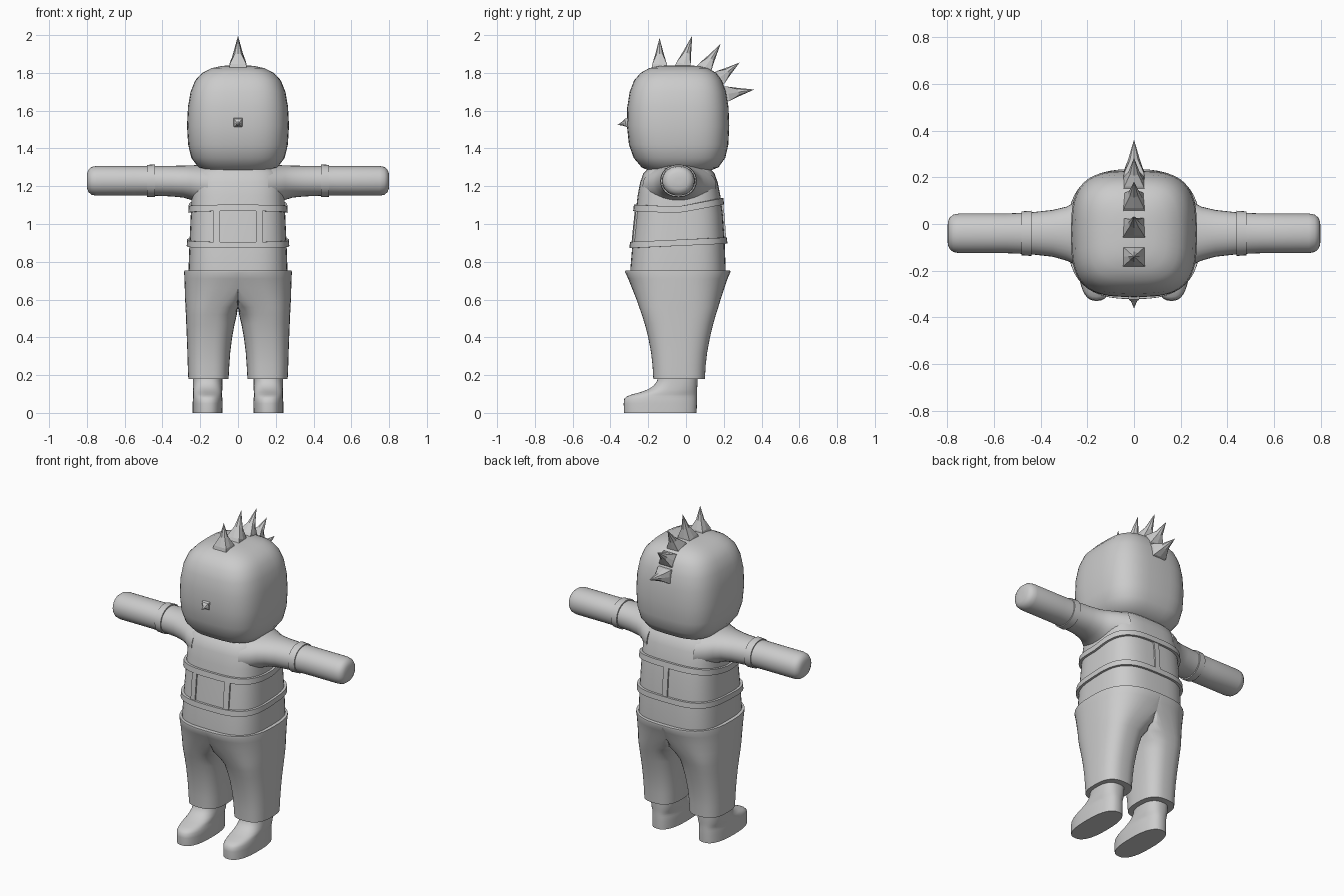
import bpy, bmesh, math
from mathutils import Vector

if "Cube" in bpy.data.objects:
    bpy.data.objects.remove(bpy.data.objects["Cube"])

grey = bpy.data.materials.new("grey")
grey.diffuse_color = (0.6, 0.6, 0.6, 1)
grey.use_nodes = True
grey.node_tree.nodes["Principled BSDF"].inputs["Base Color"].default_value = grey.diffuse_color


def make(name, verts, faces, angle=40):
    bm = bmesh.new()
    vs = [bm.verts.new(v) for v in verts]
    for f in faces:
        bm.faces.new([vs[i] for i in f])
    bmesh.ops.remove_doubles(bm, verts=bm.verts, dist=1e-5)
    bmesh.ops.recalc_face_normals(bm, faces=bm.faces)
    me = bpy.data.meshes.new(name)
    bm.to_mesh(me)
    bm.free()
    ob = bpy.data.objects.new(name, me)
    bpy.context.collection.objects.link(ob)
    me.materials.append(grey)
    if angle:
        bpy.ops.object.select_all(action='DESELECT')
        ob.select_set(True)
        bpy.context.view_layer.objects.active = ob
        bpy.ops.object.shade_smooth_by_angle(angle=math.radians(angle))
    return ob


def tube_faces(rings, n, closed=False):
    """Quads between successive rings, with end caps or a closed loop."""
    faces = []
    for r in range(rings if closed else rings - 1):
        a, b = r * n, ((r + 1) % rings) * n
        faces += [(a + i, a + (i + 1) % n, b + (i + 1) % n, b + i) for i in range(n)]
    if not closed:
        faces += [tuple(range(n)), tuple(range((rings - 1) * n, rings * n))]
    return faces


def oval(a0, a1, b0, b1, p, n):
    """Rounded-square outline between the given limits."""
    pts = []
    for i in range(n):
        c, s = math.cos(2 * math.pi * i / n), math.sin(2 * math.pi * i / n)
        u = math.copysign(abs(c) ** (2 / p), c)
        v = math.copysign(abs(s) ** (2 / p), s)
        pts.append(((a0 + a1) / 2 + u * (a1 - a0) / 2, (b0 + b1) / 2 + v * (b1 - b0) / 2))
    return pts


def loft(name, rings, p, to_xyz, n=48, angle=40):
    """Each ring is (position, a0, a1, b0, b1)."""
    verts = [to_xyz(a, b, r[0]) for r in rings for a, b in oval(*r[1:], p, n)]
    return make(name, verts, tube_faces(len(rings), n), angle)


def lerp_table(table, z):
    for lo, hi in zip(table, table[1:]):
        if z <= hi[0]:
            k = (z - lo[0]) / (hi[0] - lo[0])
            return [l + (h - l) * k for l, h in zip(lo, hi)]
    return table[-1]


# Head: rounded block, (z, front, back, half width)
head = [(1.268, -.12, .05, .09), (1.275, -.18, .11, .155), (1.30, -.235, .172, .21),
        (1.35, -.277, .208, .247), (1.42, -.302, .224, .264), (1.52, -.313, .229, .27),
        (1.62, -.311, .225, .265), (1.70, -.298, .212, .251), (1.76, -.275, .19, .227),
        (1.80, -.24, .16, .19), (1.825, -.195, .115, .14), (1.837, -.14, .06, .085),
        (1.84, -.08, 0, .03)]
loft("head", [(z, -w, w, f, b) for z, f, b, w in head], 3.2, lambda a, b, z: (a, b, z))

# Torso
TP = 3.2
torso = [(.70, -.295, .208, .262), (.76, -.295, .21, .262), (.90, -.283, .205, .257),
         (1.05, -.268, .195, .25), (1.15, -.256, .182, .245), (1.22, -.243, .168, .24),
         (1.27, -.225, .15, .225), (1.31, -.18, .11, .18)]
loft("torso", [(z, -w, w, f, b) for z, f, b, w in torso], TP, lambda a, b, z: (a, b, z))


# Belts around the torso, rising towards the back
def belt(name, z_of_y, height, thick):
    n, corners = 64, ((0, -.01), (0, thick), (height, thick), (height, -.01))
    verts = []
    for dz, off in corners:
        for i in range(n):
            _, f, b, w = lerp_table(torso, 1.0)
            z = z_of_y(oval(-w, w, f, b, TP, n)[i][1]) + dz
            _, f, b, w = lerp_table(torso, z)
            x, y = oval(-w - off, w + off, f - off, b + off, TP, n)[i]
            verts.append((x, y, z))
    make(name, verts, tube_faces(4, n, True), 30)


def upper_z(y):
    return 1.06 + .042 * max(0, (y + .03) / .22) + .008 * max(0, (-y - .1) / .17)


def lower_z(y):
    return .886 + .05 * y


belt("upper_belt", upper_z, .034, .014)
belt("lower_belt", lower_z, .033, .014)


# Vertical straps joining the belts: two in front, one behind
def strap(name, xc, back):
    verts = []
    y_ref = .2 if back else -.27
    z0, z1 = lower_z(y_ref) + .015, upper_z(y_ref) + .015
    for k in range(5):
        z = z0 + (z1 - z0) * k / 4
        _, f, b, w = lerp_table(torso, z)
        for x, off in ((xc - .017, -.01), (xc - .017, .009), (xc + .017, .009), (xc + .017, -.01)):
            y = (b - f) / 2 * (1 - abs(x / w) ** TP) ** (1 / TP) + off
            verts.append((x, (f + b) / 2 + (y if back else -y), z))
    make(name, verts, tube_faces(5, 4), 30)


strap("front_strap_left", -.113, False)
strap("front_strap_right", .113, False)
strap("back_strap", 0, True)

# Arms (x, front, back, bottom, top), trouser legs and boots (z, inner, outer, front, back)
arm = [(.16, -.23, .16, 1.09, 1.315), (.215, -.20, .125, 1.11, 1.312), (.25, -.175, .095, 1.128, 1.31),
       (.29, -.157, .074, 1.14, 1.309), (.35, -.14, .06, 1.146, 1.308), (.45, -.129, .049, 1.15, 1.307),
       (.55, -.125, .045, 1.15, 1.307), (.75, -.125, .045, 1.15, 1.307), (.775, -.12, .04, 1.155, 1.302),
       (.79, -.108, .028, 1.167, 1.29), (.798, -.09, .01, 1.185, 1.272), (.80, -.06, -.02, 1.215, 1.242)]
leg = [(.18, .05, .263, -.173, .10), (.25, .046, .266, -.177, .104), (.32, .041, .268, -.185, .112),
       (.40, .031, .271, -.20, .127), (.47, .018, .274, -.218, .144), (.52, .006, .276, -.234, .158),
       (.56, -.03, .278, -.248, .171), (.60, -.09, .28, -.262, .183), (.66, -.18, .282, -.286, .203),
       (.71, -.25, .284, -.306, .22), (.745, -.285, .285, -.322, .235), (.755, -.284, .284, -.321, .234)]
boot = [(0, .082, .24, -.328, .056), (.05, .081, .24, -.33, .058), (.075, .082, .239, -.327, .058),
        (.088, .085, .237, -.312, .058), (.098, .085, .237, -.285, .058), (.11, .084, .238, -.24, .058),
        (.125, .083, .238, -.20, .059), (.145, .083, .238, -.17, .06), (.17, .083, .238, -.153, .061),
        (.22, .083, .238, -.145, .062)]
for side, s in (("left", -1), ("right", 1)):
    loft("arm_" + side, arm, 2.1, lambda a, b, x: (s * x, a, b), 32, 50)
    loft("armband_" + side, [(.44, -.137, .057, 1.142, 1.315), (.482, -.134, .054, 1.144, 1.313)],
         2.1, lambda a, b, x: (s * x, a, b), 32)
    loft("trouser_leg_" + side, leg, 2.7, lambda a, b, z: (s * max(a, 0), b, z), 48, 50)
    loft("boot_" + side, boot, 2.5, lambda a, b, z: (s * a, b, z), 40, 50)


# Spikes: faceted pyramids with a square base and a narrowing middle
def spike(name, base, tip, wx, wy, depth):
    base, tip = Vector(base), Vector(tip)
    axis = (tip - base).normalized()
    side = Vector((1, 0, 0))
    up = axis.cross(side)
    verts = []
    for centre, k, mid in ((base - axis * depth, 1, 1), (base + axis * .01, .85, 1),
                           (base.lerp(tip, .42), .42, 1.2)):
        for i, j in ((1, 0), (1, 1), (0, 1), (-1, 1), (-1, 0), (-1, -1), (0, -1), (1, -1)):
            m = mid if i * j == 0 else 1 / mid
            verts.append(centre + side * (i * wx * k * m) + up * (j * wy * k * m))
    verts.append(tip)
    faces = [f for f in tube_faces(3, 8)[:-1]]
    faces += [(16 + i, 16 + (i + 1) % 8, 24) for i in range(8)]
    make(name, verts, faces, 0)


crest = [((-.14, 1.838), (-.14, 1.985)), ((-.015, 1.838), (.033, 1.998)),
         ((.095, 1.82), (.183, 1.953)), ((.175, 1.772), (.284, 1.855)), ((.215, 1.688), (.362, 1.712))]
for i, ((y0, z0), (y1, z1)) in enumerate(crest):
    spike("crest_spike_%d" % (i + 1), (0, y0, z0), (0, y1, z1), .05, .045, .03)
spike("nose", (0, -.31, 1.537), (0, -.362, 1.525), .026, .026, .02)
